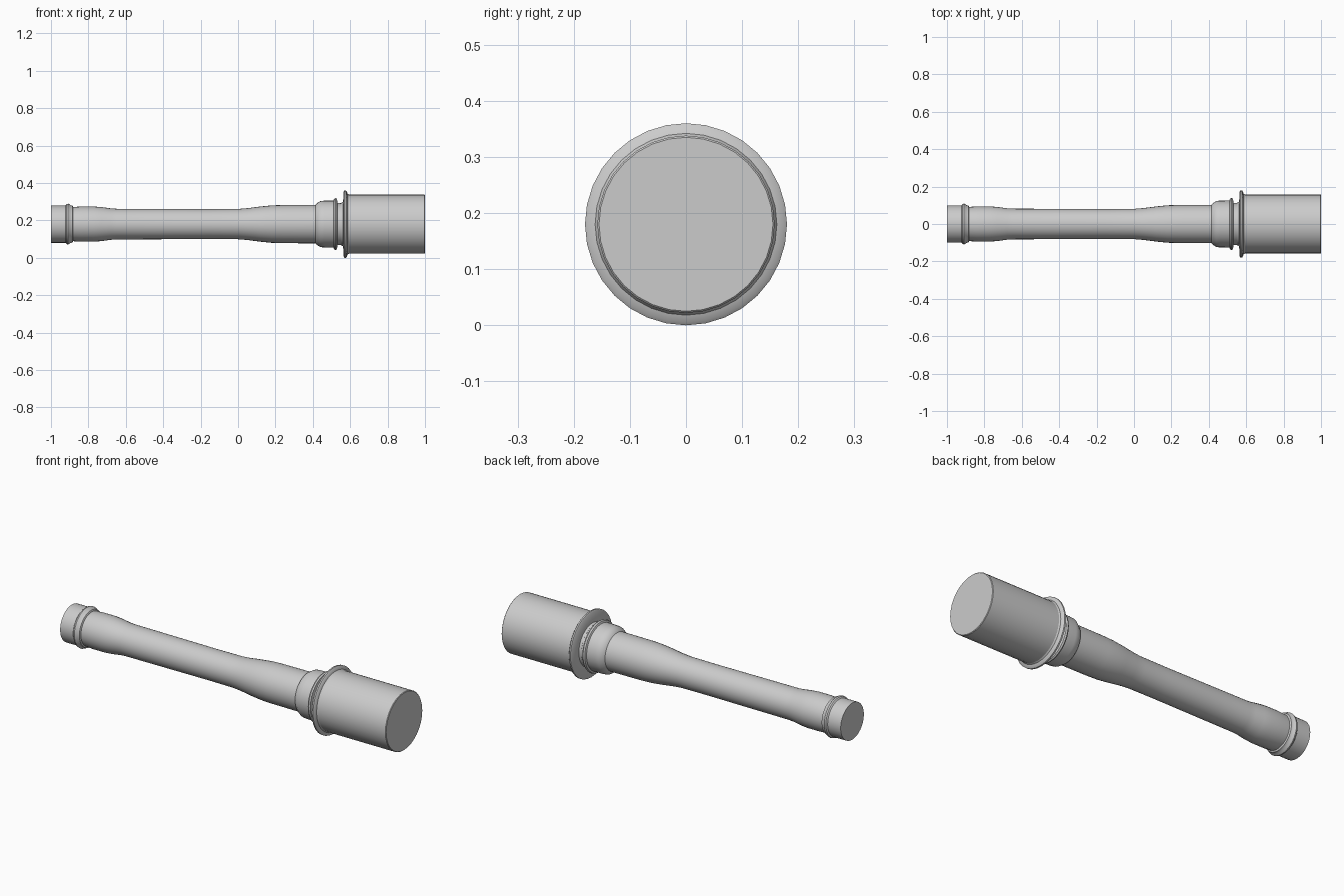
import bpy, bmesh, math

if "Cube" in bpy.data.objects:
    bpy.data.objects.remove(bpy.data.objects["Cube"])

AXIS_Z = 0.18
SIDES = 32


def lathe(name, profile, angle=35):
    """Revolve (x, radius) points around the long axis and close both ends."""
    bm = bmesh.new()
    rings = []
    for x, r in profile:
        rings.append([bm.verts.new((x, r * math.sin(2 * math.pi * i / SIDES),
                                    AXIS_Z + r * math.cos(2 * math.pi * i / SIDES)))
                      for i in range(SIDES)])
    for a, b in zip(rings, rings[1:]):
        for i in range(SIDES):
            j = (i + 1) % SIDES
            bm.faces.new((a[i], a[j], b[j], b[i]))
    bm.faces.new(rings[0])
    bm.faces.new(rings[-1])
    bmesh.ops.recalc_face_normals(bm, faces=bm.faces)
    mesh = bpy.data.meshes.new(name)
    bm.to_mesh(mesh)
    bm.free()
    obj = bpy.data.objects.new(name, mesh)
    bpy.context.collection.objects.link(obj)
    bpy.ops.object.select_all(action='DESELECT')
    obj.select_set(True)
    bpy.context.view_layer.objects.active = obj
    bpy.ops.object.shade_smooth_by_angle(angle=math.radians(angle))
    return obj


# End cap with a rolled lip
lathe("end_cap", [(-1.0, 0.1), (-0.922, 0.1), (-0.916, 0.107), (-0.908, 0.109),
                  (-0.901, 0.106), (-0.896, 0.101), (-0.885, 0.099), (-0.88, 0.09)])

# Turned handle, swelling toward both ends
lathe("handle", [(-0.89, 0.091), (-0.84, 0.094), (-0.77, 0.094), (-0.73, 0.091),
                 (-0.68, 0.084), (-0.65, 0.082), (-0.4, 0.081), (-0.15, 0.08),
                 (0.0, 0.081), (0.05, 0.085), (0.12, 0.094), (0.18, 0.1),
                 (0.24, 0.102), (0.43, 0.103)])

# Stepped collar with bead and narrow neck
lathe("collar", [(0.415, 0.103), (0.42, 0.11), (0.44, 0.123), (0.46, 0.125),
                 (0.51, 0.126), (0.514, 0.135), (0.522, 0.139), (0.529, 0.135),
                 (0.533, 0.113), (0.555, 0.112), (0.57, 0.114)])

# Flared flange at the base of the head
lathe("flange", [(0.55, 0.113), (0.562, 0.118), (0.565, 0.174), (0.569, 0.18),
                 (0.577, 0.18), (0.582, 0.174), (0.586, 0.162), (0.595, 0.157)])

# Cylindrical head with a tiny edge rounding
lathe("head", [(0.575, 0.158), (0.997, 0.158), (1.0, 0.155)])
